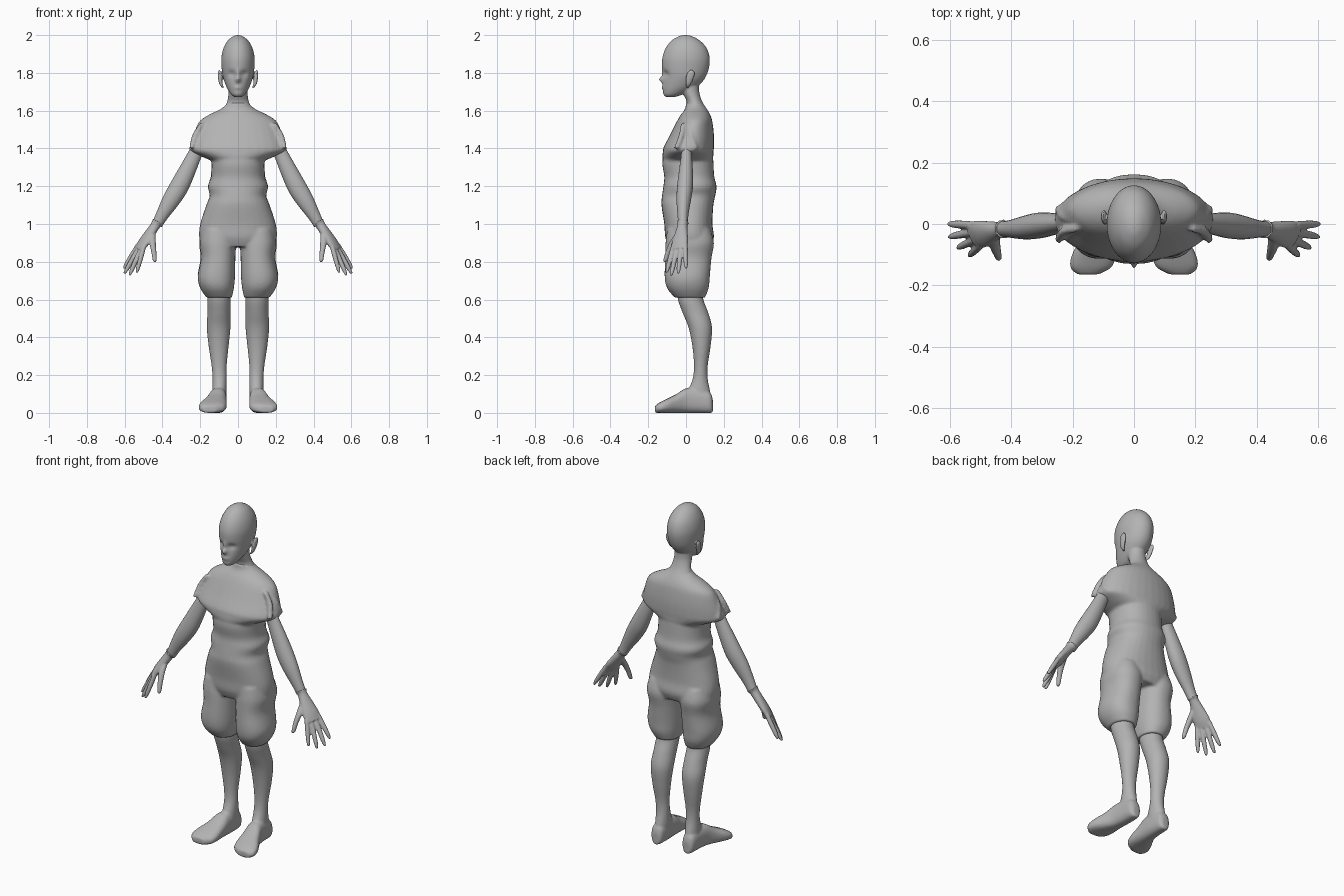
import bpy, bmesh, math
from mathutils import Vector

cube = bpy.data.objects.get("Cube")
if cube:
    bpy.data.objects.remove(cube, do_unlink=True)

GREY = 0.45
clay = bpy.data.materials.new("plain_grey")
clay.use_nodes = True
clay.diffuse_color = (GREY, GREY, GREY, 1)
shader = clay.node_tree.nodes["Principled BSDF"]
shader.inputs["Base Color"].default_value = (GREY, GREY, GREY, 1)
shader.inputs["Roughness"].default_value = 0.7

X, Y, Z = Vector((1, 0, 0)), Vector((0, 1, 0)), Vector((0, 0, 1))


def resample(keys, steps):
    """Smooth curve through tuples of numbers."""
    out = []
    for i in range(len(keys) - 1):
        a, b, c, d = (keys[max(0, min(len(keys) - 1, i + k))] for k in (-1, 0, 1, 2))
        for s in range(steps):
            t = s / steps
            out.append([q + 0.5 * t * (r - p + t * (2 * p - 5 * q + 4 * r - e
                        + t * (3 * (q - r) + e - p))) for p, q, r, e in zip(a, b, c, d)])
    return out + [list(keys[-1])]


def loft(bm, keys, u=X, v=Y, sides=32, power=1.0, steps=4, flip=1):
    """Closed skin over rings (x, y, z, radius along u, radius along v)."""
    rings = []
    for x, y, z, ru, rv in resample(keys, steps):
        ring = []
        for k in range(sides):
            a = math.tau * k / sides
            c, s = math.cos(a), math.sin(a)
            p = (Vector((x, y, z)) + u * ru * math.copysign(abs(c) ** power, c)
                 + v * rv * math.copysign(abs(s) ** power, s))
            ring.append(bm.verts.new((p.x * flip, p.y, p.z)))
        rings.append(ring)
    for lo, hi in zip(rings, rings[1:]):
        for k in range(sides):
            j = (k + 1) % sides
            bm.faces.new((lo[k], lo[j], hi[j], hi[k]))
    bm.faces.new(rings[0])
    bm.faces.new(rings[-1])
    return [vert for ring in rings for vert in ring]


def upright(rows):
    """Rows (z, half width, front y, back y) centred on x = 0."""
    return [(0, (f + b) / 2, z, w, (b - f) / 2) for z, w, f, b in rows]


def limb(rows):
    """Rows (z, inner x, outer x, front y, back y)."""
    return [((i + o) / 2, (f + b) / 2, z, (o - i) / 2, (b - f) / 2) for z, i, o, f, b in rows]


def finish(name, bm, voxel=0, smooth=2, mirror=False):
    bmesh.ops.recalc_face_normals(bm, faces=bm.faces)
    for f in bm.faces:
        f.smooth = True
    mesh = bpy.data.meshes.new(name)
    bm.to_mesh(mesh)
    bm.free()
    mesh.materials.append(clay)
    ob = bpy.data.objects.new(name, mesh)
    bpy.context.collection.objects.link(ob)
    if voxel:
        m = ob.modifiers.new("blend", 'REMESH')
        m.mode, m.voxel_size, m.use_smooth_shade = 'VOXEL', voxel, True
        m = ob.modifiers.new("soften", 'SMOOTH')
        m.factor, m.iterations = 0.5, smooth
    if mirror:
        ob.modifiers.new("other_side", 'MIRROR').use_mirror_merge = False
    return ob


# Clothing: torso, draped top and baggy shorts blended together
bm = bmesh.new()
loft(bm, upright([
    (1.42, .14, -.10, .14), (1.33, .14, -.125, .145), (1.25, .142, -.115, .15),
    (1.2, .16, -.12, .162), (1.15, .15, -.127, .155), (1.1, .168, -.13, .145),
    (1.0, .2, -.115, .14), (.93, .206, -.11, .148), (.88, .19, -.09, .13)]), power=.9)
loft(bm, upright([
    (1.645, .05, 0, .085), (1.61, .09, -.005, .11), (1.575, .16, -.03, .13),
    (1.54, .207, -.05, .14), (1.47, .237, -.085, .148), (1.41, .256, -.117, .148),
    (1.385, .253, -.122, .146), (1.36, .2, -.125, .145), (1.335, .14, -.122, .14)]))
for s in (1, -1):
    loft(bm, limb([
        (.97, .02, .19, -.1, .13), (.9, .012, .204, -.108, .148), (.82, .014, .196, -.11, .135),
        (.72, .016, .213, -.113, .126), (.66, .022, .2, -.1, .12), (.61, .032, .167, -.06, .1)]),
        power=.9, flip=s)
    # creased folds on the sleeve
    for y in (-.05, .05):
        loft(bm, [(.19, y * .3, 1.535, .012, .012), (.226, y * .5, 1.47, .018, .014),
                  (.247, y, 1.40, .012, .016)], sides=12, flip=s)
clothes = finish("shirt_and_shorts", bm, .009, 2)

# Head with sculpted face, neck and ears
bm = bmesh.new()
skull = loft(bm, upright([
    (1.672, .018, -.105, -.06), (1.685, .036, -.119, -.02), (1.71, .053, -.122, .03),
    (1.74, .067, -.122, .075), (1.78, .08, -.119, .105), (1.83, .087, -.126, .122),
    (1.88, .088, -.125, .125), (1.93, .077, -.108, .11), (1.97, .055, -.077, .075),
    (1.993, .027, -.04, .035), (2.0, .006, -.012, .006)]), sides=96, steps=6)


def bump(dx, dz, wx, wz):
    return math.exp(-(dx / wx) ** 2 - (dz / wz) ** 2)


for vert in skull:
    x, y, z = vert.co
    if y < -.02:
        vert.co.y += (.012 * bump(abs(x) - .034, z - 1.795, .018, .016)
                      - .025 * bump(x, z - 1.765, .013, .016)
                      - .008 * bump(x, z - 1.80, .011, .02)
                      - .006 * bump(x, z - 1.722, .022, .010))
loft(bm, upright([(1.58, .085, 0, .11), (1.61, .075, 0, .108), (1.65, .057, .003, .085),
                  (1.70, .05, -.02, .07), (1.76, .05, -.03, .07)]))
for s in (1, -1):
    loft(bm, [(.078, .008, 1.72, .005, .006), (.09, .012, 1.74, .009, .014),
              (.096, .02, 1.775, .01, .022), (.099, .026, 1.80, .008, .02),
              (.098, .028, 1.815, .004, .008)], sides=16, flip=s)
finish("head_and_neck", bm, .0055, 1)

# Lower legs and feet
bm = bmesh.new()
loft(bm, limb([
    (.67, .045, .155, -.05, .085), (.6, .04, .162, -.043, .092), (.53, .04, .162, -.018, .118),
    (.45, .04, .165, .014, .138), (.35, .05, .155, .034, .13), (.25, .06, .14, .042, .115),
    (.18, .06, .135, .035, .115), (.1, .06, .137, .005, .13), (.03, .065, .135, .0, .13)]))
sole = [(.142, .085, .118, .07), (.125, .066, .138, .11), (.06, .06, .145, .13),
        (0, .06, .155, .13), (-.05, .06, .176, .1), (-.1, .06, .202, .075),
        (-.14, .072, .208, .055), (-.164, .115, .185, .038)]
loft(bm, [((i + o) / 2, y, h / 2, (o - i) / 2, h / 2) for y, i, o, h in sole], v=Z, power=.8)
finish("lower_legs_and_feet", bm, .007, 2, mirror=True)

# Arms
across = Vector((.85, 0, .53))
bm = bmesh.new()
loft(bm, [(.19, .005, 1.45, .035, .03), (.225, .003, 1.375, .037, .028),
          (.265, 0, 1.29, .044, .036), (.31, -.005, 1.2, .05, .042),
          (.355, -.012, 1.125, .046, .038), (.4, -.016, 1.05, .034, .029),
          (.428, -.016, .998, .028, .025)], u=across, sides=24)
finish("arms", bm, mirror=True)

# Hands: palm, wrist flare, four fingers and a thumb
reach = Vector((.17, -.035, -.26)).normalized()
wide = Vector((-.5, -.85, 0))
wide = (wide - reach * wide.dot(reach)).normalized()
thick = reach.cross(wide)
wrist, knuckle = Vector((.425, -.016, 1.01)), Vector((.525, -.038, .865))
bm = bmesh.new()
palm = [(0, .034, .033), (.1, .026, .026), (.4, .036, .024), (.75, .047, .022), (1.0, .045, .015)]
loft(bm, [(*wrist.lerp(knuckle, t), w, h) for t, w, h in palm], u=wide, v=thick, sides=24)
tips = [(.605, .0, .765), (.602, -.042, .737), (.575, -.078, .728), (.537, -.103, .742)]
for k, tip in enumerate(tips):
    base = knuckle + wide * (k - 1.5) * .024 - reach * .02
    loft(bm, [(*base.lerp(Vector(tip), t), r, r) for t, r in
              ((0, .013), (.4, .0135), (.8, .0115), (1, .006))], u=wide, v=thick, sides=12)
loft(bm, [(.455, -.035, .955, .018, .018), (.453, -.068, .905, .018, .018),
          (.446, -.093, .855, .014, .015), (.441, -.108, .81, .011, .012),
          (.44, -.112, .798, .005, .006)], sides=12)
finish("hands", bm, .005, 1, mirror=True)


# Thin side patches following the cloth
def patch(name, y, z, half_width, half_height):
    bm = bmesh.new()
    bmesh.ops.create_grid(bm, x_segments=8, y_segments=16, size=1)
    for vert in bm.verts:
        vert.co = (.24, y + vert.co.x * half_width, z + vert.co.y * half_height)
    ob = finish(name, bm)
    ob.modifiers.clear()
    m = ob.modifiers.new("follow", 'SHRINKWRAP')
    m.target, m.wrap_method, m.use_project_x = clothes, 'PROJECT', True
    m.use_positive_direction, m.use_negative_direction = False, True
    m.offset = .002
    ob.modifiers.new("other_side", 'MIRROR').use_mirror_merge = False


patch("pocket_patch", .02, .82, .03, .09)
patch("rib_patch", .03, 1.26, .03, .035)
